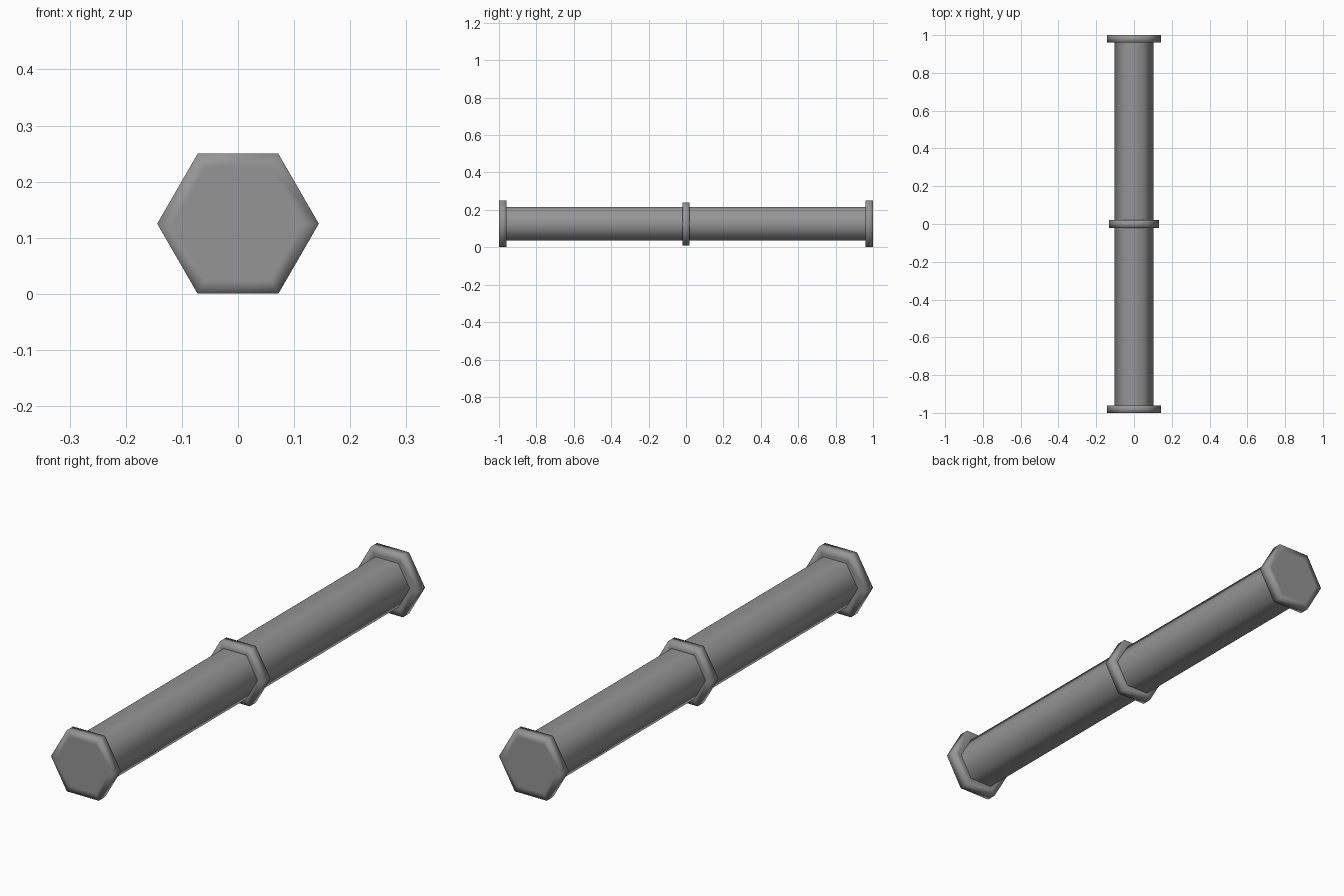
import bpy
import bmesh
import math
from mathutils import Matrix

cube = bpy.data.objects.get("Cube")
if cube:
    bpy.data.objects.remove(cube, do_unlink=True)

AXIS_Z = 0.125

grey = bpy.data.materials.new("plain grey")
grey.use_nodes = True
COLOUR = (0.3, 0.3, 0.3, 1)
grey.diffuse_color = COLOUR
grey.node_tree.nodes["Principled BSDF"].inputs["Base Color"].default_value = COLOUR


def hex_prism(name, radius, y, length, rim=0):
    """Smooth six-sided prism along y; rim insets both end faces."""
    bm = bmesh.new()
    bmesh.ops.create_cone(bm, cap_ends=True, segments=6,
                          radius1=radius, radius2=radius, depth=length)
    # turn the axis to y with corners on the left and right
    bmesh.ops.rotate(bm, verts=bm.verts, matrix=Matrix.Rotation(math.pi / 2, 3, 'Z'))
    bmesh.ops.rotate(bm, verts=bm.verts, matrix=Matrix.Rotation(math.pi / 2, 3, 'X'))
    # corner-first orientation check: spin if the widest point is upright
    if max(v.co.z for v in bm.verts) > radius * 0.95:
        bmesh.ops.rotate(bm, verts=bm.verts, matrix=Matrix.Rotation(math.pi / 6, 3, 'Y'))
    if rim:
        ends = [f for f in bm.faces if abs(f.normal.y) > 0.9]
        bmesh.ops.inset_individual(bm, faces=ends, thickness=rim)
    for f in bm.faces:
        f.smooth = True
    mesh = bpy.data.meshes.new(name)
    bm.to_mesh(mesh)
    bm.free()
    mesh.materials.append(grey)
    obj = bpy.data.objects.new(name, mesh)
    obj.location = (0, y, AXIS_Z)
    bpy.context.collection.objects.link(obj)
    return obj


# Long pipe, with its end caps hidden inside the flanges
pipe = hex_prism("pipe", 0.103, 0, 1.96)
for poly in pipe.data.polygons:
    poly.use_smooth = abs(poly.normal.y) < 0.5
bpy.context.view_layer.objects.active = pipe
pipe.select_set(True)
bpy.ops.object.shade_smooth_by_angle(angle=math.radians(65))

# Flanges at both ends and a collar in the middle
hex_prism("front_flange", 0.144, -0.98, 0.04, 0.028)
hex_prism("back_flange", 0.144, 0.98, 0.04, 0.028)
hex_prism("middle_collar", 0.133, 0, 0.04, 0.028)
